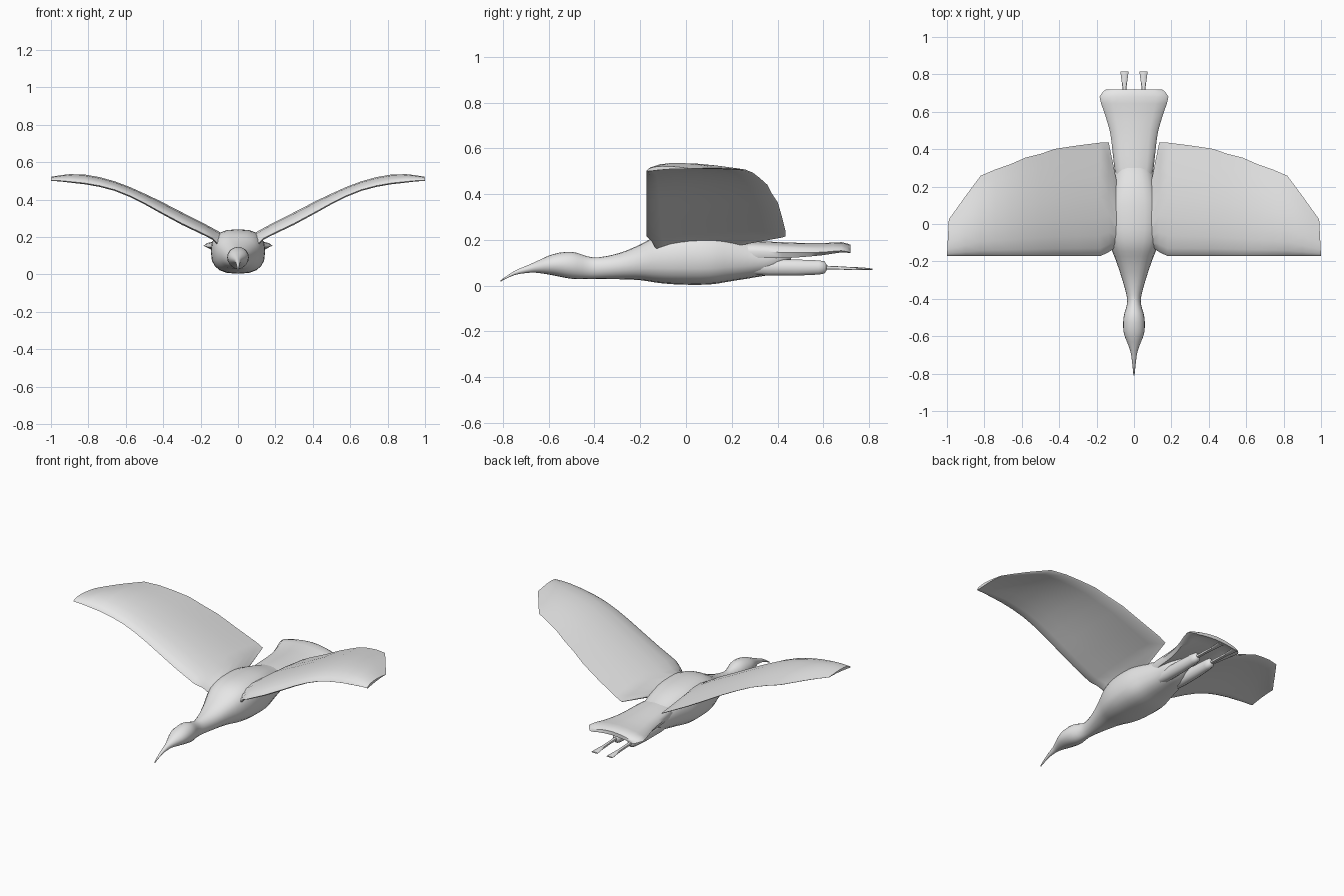
import bpy, bmesh, math

grey = bpy.data.materials.new("plain_grey")
grey.diffuse_color = (0.8, 0.8, 0.8, 1)


def smooth_stations(rows, steps=3):
    """Catmull-Rom interpolation between rows of numbers."""
    out = []
    for i in range(len(rows) - 1):
        a, b, c, d = (rows[max(0, min(len(rows) - 1, i + k))] for k in (-1, 0, 1, 2))
        for s in range(steps):
            t = s / steps
            out.append([q + 0.5 * t * (r - p + t * (2 * p - 5 * q + 4 * r - w
                        + t * (3 * (q - r) + w - p))) for p, q, r, w in zip(a, b, c, d)])
    return out + [list(rows[-1])]


def loft(name, rings, mirrored=False, angle=50):
    """Skin a series of closed rings and cap both ends."""
    bm = bmesh.new()
    loops = [[bm.verts.new(p) for p in ring] for ring in rings]
    n = len(loops[0])
    for a, b in zip(loops, loops[1:]):
        for i in range(n):
            j = (i + 1) % n
            bm.faces.new((a[i], a[j], b[j], b[i]))
    bm.faces.new(loops[0])
    bm.faces.new(loops[-1])
    bmesh.ops.recalc_face_normals(bm, faces=bm.faces)
    mesh = bpy.data.meshes.new(name)
    bm.to_mesh(mesh)
    bm.free()
    mesh.materials.append(grey)
    ob = bpy.data.objects.new(name, mesh)
    bpy.context.collection.objects.link(ob)
    if mirrored:
        ob.modifiers.new("mirror", 'MIRROR').use_mirror_merge = False
    bpy.ops.object.select_all(action='DESELECT')
    ob.select_set(True)
    bpy.context.view_layer.objects.active = ob
    bpy.ops.object.shade_smooth_by_angle(angle=math.radians(angle))
    return ob


def oval(y, half_w, low, high, power=2.0, cx=0.0, n=20):
    """Rounded cross-section standing across the y axis."""
    ring = []
    for k in range(n):
        a = 2 * math.pi * k / n
        c, s = math.cos(a), math.sin(a)
        ring.append((cx + half_w * math.copysign(abs(c) ** (2 / power), c), y,
                     (low + high) / 2 + (high - low) / 2 * math.copysign(abs(s) ** (2 / power), s)))
    return ring


# Bill, head, neck and trunk: y, half width, bottom, top, squareness
body = [
    (-0.81, 0.003, 0.018, 0.024, 2), (-0.75, 0.009, 0.046, 0.064, 2),
    (-0.69, 0.017, 0.056, 0.090, 2), (-0.65, 0.030, 0.056, 0.108, 2),
    (-0.58, 0.055, 0.045, 0.138, 2), (-0.50, 0.056, 0.030, 0.148, 2),
    (-0.43, 0.038, 0.030, 0.128, 2), (-0.38, 0.040, 0.030, 0.124, 2),
    (-0.29, 0.065, 0.028, 0.143, 2.1), (-0.20, 0.095, 0.024, 0.180, 2.3),
    (-0.12, 0.125, 0.012, 0.222, 2.5), (-0.03, 0.143, 0.005, 0.240, 2.6),
    (0.10, 0.143, 0.005, 0.238, 2.6), (0.20, 0.122, 0.020, 0.222, 2.5),
    (0.30, 0.100, 0.036, 0.195, 2.3), (0.39, 0.082, 0.055, 0.180, 2.1),
    (0.46, 0.045, 0.105, 0.165, 2)]
loft("body", [oval(*row) for row in smooth_stations(body)])

# Fanned tail, arched across: y, half width, top, thickness
tail = [(0.20, 0.085, 0.195, 0.06), (0.30, 0.105, 0.195, 0.06), (0.42, 0.118, 0.190, 0.055),
        (0.50, 0.130, 0.187, 0.048), (0.60, 0.160, 0.186, 0.038),
        (0.68, 0.184, 0.190, 0.030), (0.72, 0.150, 0.178, 0.022)]
rings = []
for y, w, top, thick in smooth_stations(tail, 2):
    across = [-1, -0.9, -0.65, -0.35, 0, 0.35, 0.65, 0.9, 1]
    upper = [(w * u, y, top - 0.028 * u * u - (0.3 * thick if abs(u) == 1 else 0)) for u in across]
    lower = [(w * u, y, top - thick - 0.018 * u * u) for u in across[-2:0:-1]]
    rings.append(upper + lower)
loft("tail", rings)

# Wings: x, leading y, trailing y, bottom, top
wing = [
    (0.06, -0.11, 0.20, 0.120, 0.205), (0.095, -0.125, 0.24, 0.140, 0.225),
    (0.135, -0.15, 0.435, 0.185, 0.247), (0.18, -0.172, 0.435, 0.208, 0.271),
    (0.30, -0.172, 0.42, 0.265, 0.332), (0.42, -0.172, 0.402, 0.330, 0.394),
    (0.50, -0.172, 0.375, 0.375, 0.432), (0.58, -0.172, 0.355, 0.415, 0.468),
    (0.66, -0.172, 0.320, 0.447, 0.498), (0.74, -0.172, 0.292, 0.468, 0.520),
    (0.82, -0.172, 0.258, 0.482, 0.534), (0.90, -0.172, 0.150, 0.491, 0.536),
    (0.95, -0.172, 0.080, 0.497, 0.530), (0.99, -0.172, 0.025, 0.500, 0.522)]
# Cambered profile: chord fraction, height fraction
profile = [(0, 0.12), (0.02, 0.36), (0.07, 0.62), (0.18, 0.88), (0.34, 1.0), (0.52, 0.98),
           (0.70, 0.84), (0.86, 0.66), (1, 0.50), (0.98, 0.42), (0.84, 0.46), (0.65, 0.46),
           (0.45, 0.38), (0.25, 0.22), (0.10, 0.06), (0.03, 0.0)]
rings = []
for x, front, back, low, high in wing:
    # The tip's leading corner is the widest point
    rings.append([(x + (0.01 * (1 - t) if x > 0.98 else 0),
                   front + (back - front) * t, low + (high - low) * h) for t, h in profile])
loft("wings", rings, mirrored=True)

# Thighs trailing under the tail
thigh = [(0.26, 0.030, 0.05, 0.11), (0.36, 0.034, 0.042, 0.118), (0.48, 0.032, 0.042, 0.116),
         (0.58, 0.027, 0.047, 0.112), (0.605, 0.024, 0.052, 0.108), (0.615, 0.012, 0.066, 0.092)]
loft("thighs", [oval(*row, 2.2, 0.05, 10) for row in thigh], mirrored=True)

# Thin shanks ending in flat feet
foot = [(0.60, 0.010, 0.072, 0.088), (0.68, 0.010, 0.070, 0.084),
        (0.73, 0.011, 0.068, 0.081), (0.77, 0.016, 0.068, 0.080), (0.815, 0.022, 0.068, 0.075)]
loft("feet", [oval(*row, 3, 0.051, 8) for row in foot], mirrored=True)
